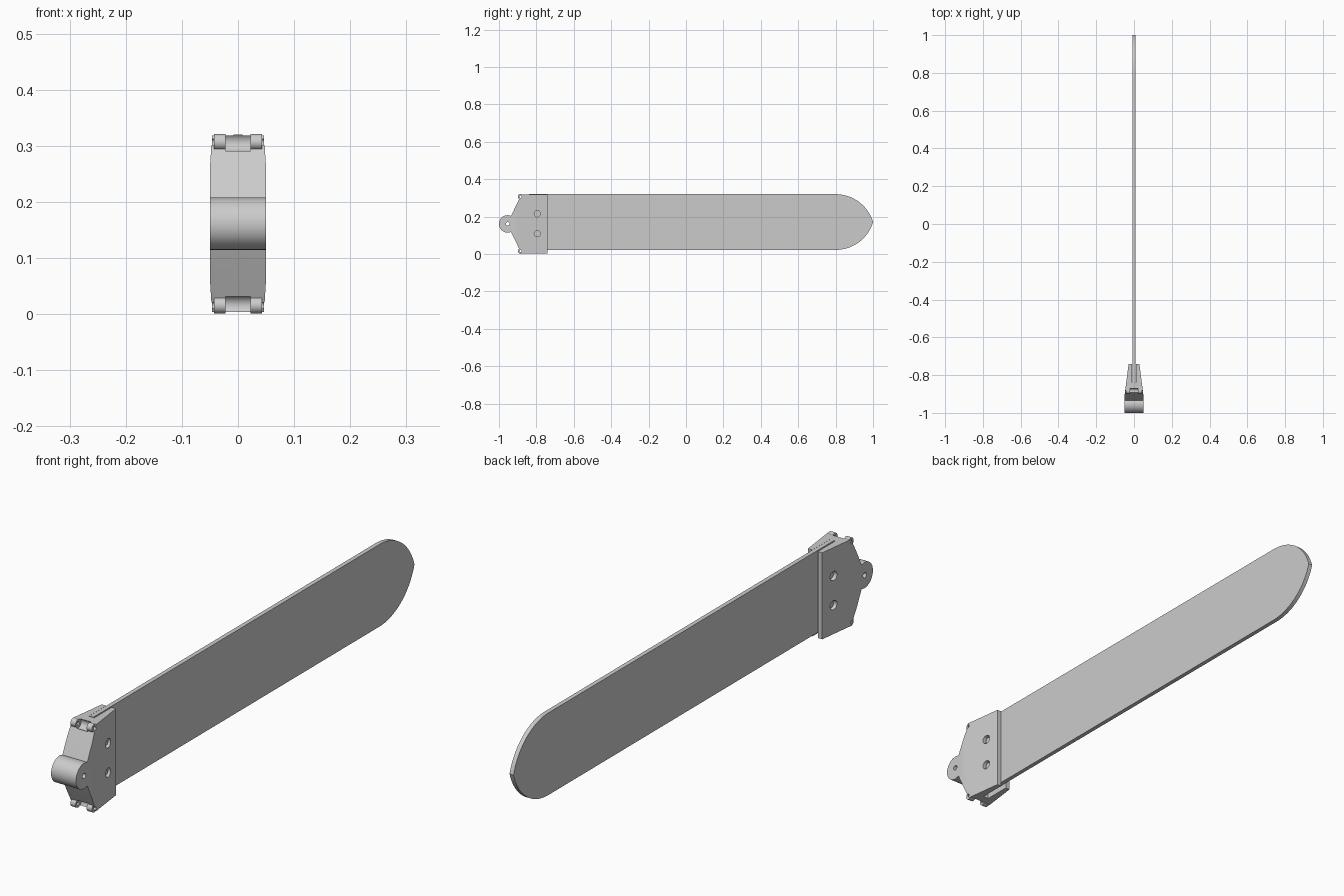
import bpy, math
from mathutils import Vector

cube = bpy.data.objects.get("Cube")
if cube:
    bpy.data.objects.remove(cube, do_unlink=True)

grey = bpy.data.materials.new("light_grey")
grey.use_nodes = True
grey.diffuse_color = (0.6, 0.6, 0.6, 1)
grey.node_tree.nodes["Principled BSDF"].inputs["Base Color"].default_value = (0.6, 0.6, 0.6, 1)

MID = 0.161          # height of the symmetry plane


def prism(name, outline, lo, hi, axis="x"):
    """Extrude a closed outline: (y, z) along x, or (x, y) along z."""
    n = len(outline)
    place = (lambda p, d: (d, p[0], p[1])) if axis == "x" else (lambda p, d: (p[0], p[1], d))
    verts = [place(p, d) for d in (lo, hi) for p in outline]
    faces = [list(range(n))[::-1], list(range(n, 2 * n))]
    faces += [(i, (i + 1) % n, n + (i + 1) % n, n + i) for i in range(n)]
    mesh = bpy.data.meshes.new(name)
    mesh.from_pydata(verts, [], faces)
    mesh.materials.append(grey)
    obj = bpy.data.objects.new(name, mesh)
    bpy.context.collection.objects.link(obj)
    # make normals point outward whatever the outline's winding
    area = sum(outline[i - 1][0] * outline[i][1] - outline[i][0] * outline[i - 1][1] for i in range(n))
    if area < 0:
        mesh.flip_normals()
    return obj


def rod(name, y, z, r, lo, hi, sides=40):
    ring = [(y + r * math.cos(2 * math.pi * i / sides), z + r * math.sin(2 * math.pi * i / sides))
            for i in range(sides)]
    return prism(name, ring, lo, hi)


def combine(obj, tool, operation):
    """Apply a boolean and discard the tool."""
    mod = obj.modifiers.new(operation, "BOOLEAN")
    mod.operation, mod.object, mod.solver = operation, tool, "EXACT"
    bpy.ops.object.select_all(action="DESELECT")
    bpy.context.view_layer.objects.active = obj
    obj.select_set(True)
    bpy.ops.object.modifier_apply(modifier=mod.name)
    bpy.data.objects.remove(tool, do_unlink=True)


def smooth(obj):
    bpy.ops.object.select_all(action="DESELECT")
    bpy.context.view_layer.objects.active = obj
    obj.select_set(True)
    bpy.ops.object.shade_smooth_by_angle(angle=math.radians(30))


# Blade: long flat strip with two arcs meeting in a point
B_MID, B_HALF, R = 0.171, 0.149, 0.209
sweep = math.asin(0.2 / R)
upper = [(0.8 + R * math.sin(sweep * i / 20), B_HALF - R + R * math.cos(sweep * i / 20))
         for i in range(20)]
half = [(-0.84, B_HALF)] + upper
outline = [(y, B_MID + h) for y, h in half] + [(1.0, B_MID)]
outline += [(y, B_MID - h) for y, h in reversed(half)]
blade = prism("blade", outline, -0.008, 0.008)
smooth(blade)

# Bracket body: side profile trimmed to a tapered plan
side = [(-0.74, 0.157), (-0.88, 0.157), (-0.935, 0.044), (-0.945, 0.02)]
profile = [(y, MID + h) for y, h in side] + [(y, MID - h) for y, h in reversed(side)]
bracket = prism("bracket", profile, -0.06, 0.06)
plan = [(0.026, -0.72), (0.05, -0.908), (0.05, -1.1)]
plan += [(-x, y) for x, y in reversed(plan)]
combine(bracket, prism("plan_trim", plan, -0.1, 0.5, "z"), "INTERSECT")

# Pivot barrel at the front
HUB_Y = -0.9535
combine(bracket, rod("barrel", HUB_Y, MID, 0.0465, -0.05, 0.05, 64), "UNION")
combine(bracket, rod("barrel_hole", HUB_Y, MID, 0.0095, -0.1, 0.1, 32), "DIFFERENCE")

# Slot holding the blade
slot = [(-0.011, -0.84), (0.011, -0.84), (0.011, -0.7), (-0.011, -0.7)]
combine(bracket, prism("slot", slot, -0.1, 0.5, "z"), "DIFFERENCE")

# Small knuckles at the upper and lower front corners
K_Y = -0.885
for s in (1, -1):
    z = MID + s * 0.1455
    for a, b in ((-0.043, -0.015), (0.015, 0.043)):
        combine(bracket, rod("knuckle", K_Y, z, 0.0145, a, b), "UNION")
    combine(bracket, rod("knuckle_gap", K_Y, z, 0.0175, -0.022, 0.022), "DIFFERENCE")
    combine(bracket, rod("knuckle_hole", K_Y, z, 0.006, -0.1, 0.1, 24), "DIFFERENCE")

# Recessed bolts clamping the blade
BOLT_Y = -0.795
for label, z in (("upper", MID + 0.054), ("lower", MID - 0.052)):
    for a, b in ((0.022, 0.1), (-0.1, -0.022)):
        combine(bracket, rod("counterbore", BOLT_Y, z, 0.0165, a, b, 32), "DIFFERENCE")
    smooth(rod(label + "_bolt_head", BOLT_Y, z, 0.0115, -0.027, -0.021, 32))
    rod(label + "_bolt_nut", BOLT_Y, z, 0.0125, 0.021, 0.027, 6)
smooth(bracket)
